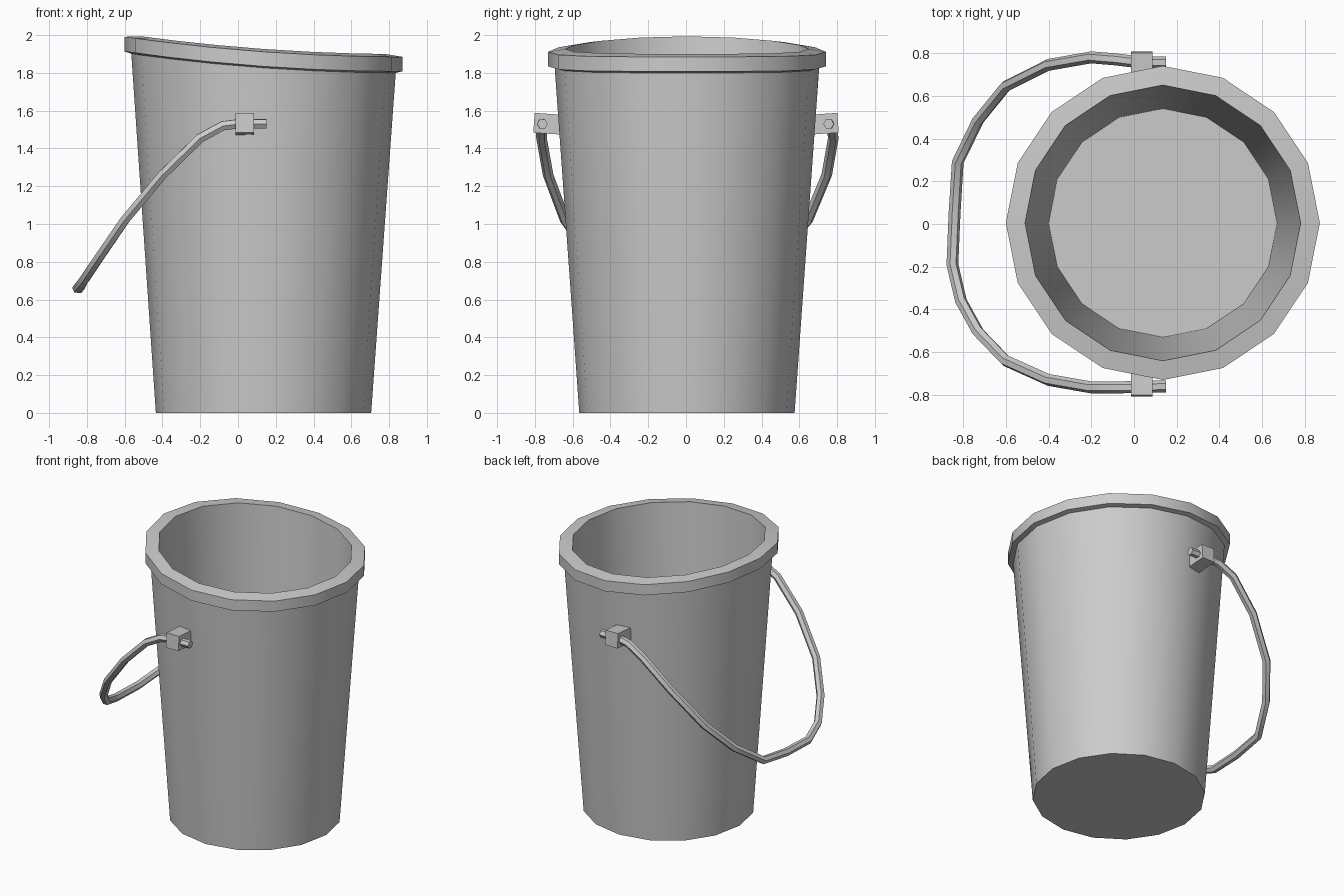
import bpy, bmesh
from math import cos, sin, pi, radians
from mathutils import Matrix

if "Cube" in bpy.data.objects:
    bpy.data.objects.remove(bpy.data.objects["Cube"])

SIDES = 16
CENTRE_X, CENTRE_Y = 0.135, 0.005
RIM_RADIUS = 0.735

grey = bpy.data.materials.new("light grey")
grey.use_nodes = True
colour = (0.6, 0.6, 0.6, 1)
grey.diffuse_color = colour
grey.node_tree.nodes["Principled BSDF"].inputs["Base Color"].default_value = colour


def mesh_object(name, bm):
    bmesh.ops.recalc_face_normals(bm, faces=bm.faces)
    mesh = bpy.data.meshes.new(name)
    bm.to_mesh(mesh)
    bm.free()
    obj = bpy.data.objects.new(name, mesh)
    bpy.context.collection.objects.link(obj)
    mesh.materials.append(grey)
    return obj


def select_only(obj):
    bpy.ops.object.select_all(action='DESELECT')
    obj.select_set(True)
    bpy.context.view_layer.objects.active = obj


# Bucket: closed lathe of (radius, height, follows the sweeping rim)
profile = [(0.57, 0, 0), (0.70, 1.80, 1), (RIM_RADIUS, 1.808, 1),
           (RIM_RADIUS, 1.885, 1), (0.645, 1.90, 1), (0.535, 0.04, 0)]
bm = bmesh.new()
rings = []
for radius, height, sweep in profile:
    ring = []
    for i in range(SIDES):
        a = 2 * pi * i / SIDES
        x, y = radius * cos(a), radius * sin(a)
        t = (RIM_RADIUS - x) / (2 * RIM_RADIUS)
        ring.append(bm.verts.new((x + CENTRE_X, y + CENTRE_Y,
                                  height + sweep * 0.106 * t * t)))
    rings.append(ring)
for low, high in zip(rings, rings[1:]):
    for i in range(SIDES):
        j = (i + 1) % SIDES
        bm.faces.new((low[i], low[j], high[j], high[i]))
bm.faces.new(rings[0])
bm.faces.new(rings[-1])
bucket = mesh_object("bucket", bm)
select_only(bucket)
bpy.ops.object.shade_smooth_by_angle(angle=radians(30))

# Lugs that hold the handle, tipped slightly upward at the outer end
for name, side in (("front_lug", -1), ("back_lug", 1)):
    bm = bmesh.new()
    bmesh.ops.create_cube(bm, size=1)
    bmesh.ops.scale(bm, vec=(0.1, 0.17, 0.105), verts=bm.verts)
    bmesh.ops.transform(bm, verts=bm.verts,
                        matrix=Matrix.Translation((0.036, side * 0.72, 1.53))
                        @ Matrix.Rotation(side * radians(4), 4, 'X'))
    mesh_object(name, bm)

# Handle: six-sided wire hanging over the right side
path = [(0.15, 0.755, 1.53), (0, 0.76, 1.53), (-0.08, 0.77, 1.52),
        (-0.2, 0.78, 1.455), (-0.4, 0.745, 1.26), (-0.6, 0.645, 1.02),
        (-0.73, 0.485, 0.83), (-0.825, 0.29, 0.69), (-0.84, 0.05, 0.66),
        (-0.85, -0.19, 0.66), (-0.81, -0.36, 0.71), (-0.73, -0.505, 0.83),
        (-0.6, -0.64, 1.02), (-0.4, -0.73, 1.26), (-0.2, -0.765, 1.455),
        (-0.08, -0.765, 1.52), (0, -0.763, 1.53), (0.15, -0.76, 1.53)]
curve = bpy.data.curves.new("handle", 'CURVE')
curve.dimensions = '3D'
curve.bevel_depth = 0.028
curve.bevel_resolution = 1
curve.use_fill_caps = True
spline = curve.splines.new('POLY')
spline.points.add(len(path) - 1)
for point, co in zip(spline.points, path):
    point.co = (*co, 1)
curve.materials.append(grey)
handle = bpy.data.objects.new("handle", curve)
bpy.context.collection.objects.link(handle)
select_only(handle)
bpy.ops.object.convert(target='MESH')
bpy.ops.object.shade_smooth_by_angle(angle=radians(30))
